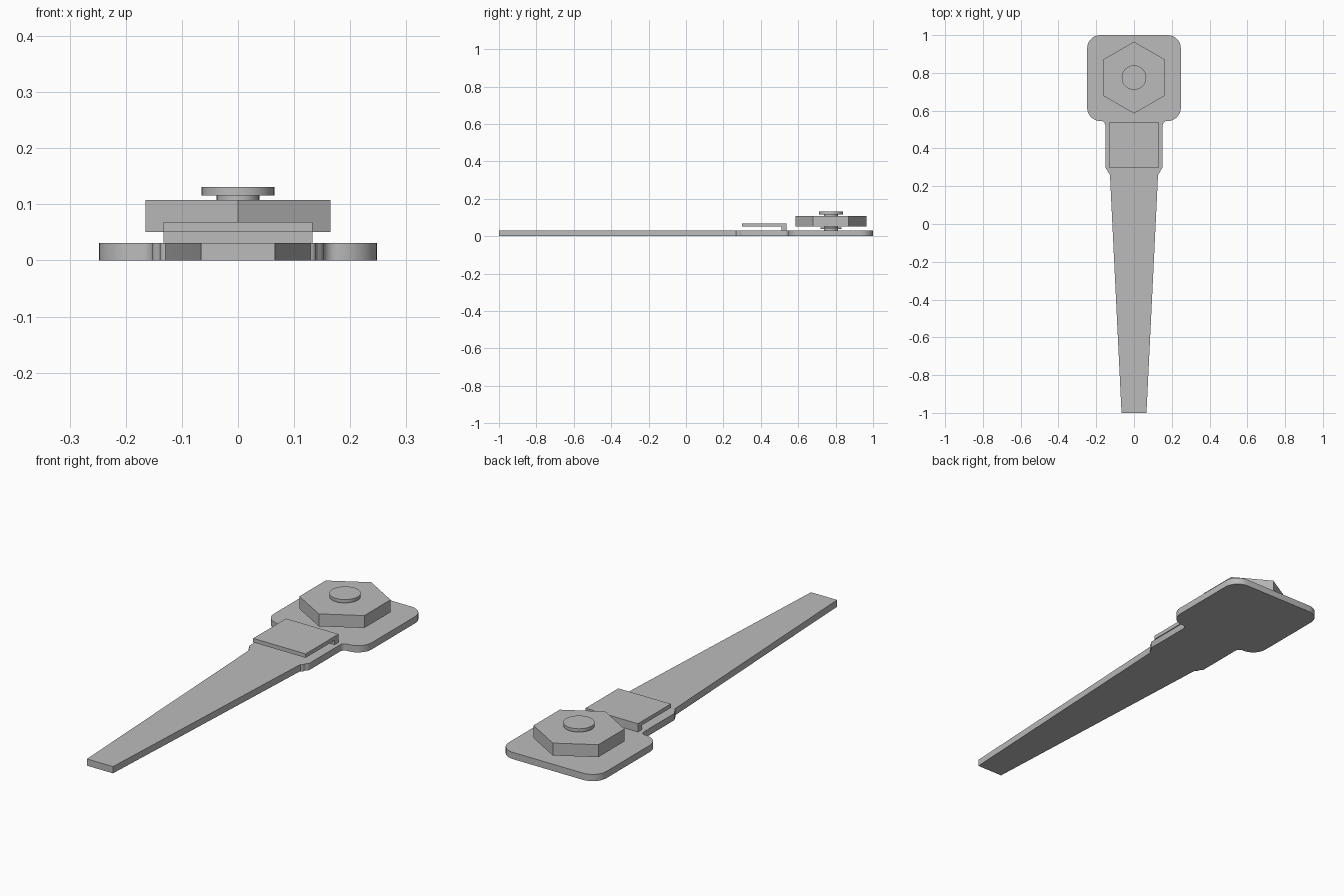
import bpy, bmesh
from math import cos, sin, pi, radians

if "Cube" in bpy.data.objects:
    bpy.data.objects.remove(bpy.data.objects["Cube"])

grey = bpy.data.materials.new("plain grey")
grey.use_nodes = True
grey.diffuse_color = (0.5, 0.5, 0.5, 1)
grey.node_tree.nodes["Principled BSDF"].inputs["Base Color"].default_value = (0.5, 0.5, 0.5, 1)


def prism(name, outline, z0, z1, smooth=True):
    """Extrude a counter-clockwise outline from z0 up to z1."""
    bm = bmesh.new()
    base = bm.faces.new([bm.verts.new((x, y, z0)) for x, y in outline])
    top = bmesh.ops.extrude_face_region(bm, geom=[base])["geom"]
    bmesh.ops.translate(bm, vec=(0, 0, z1 - z0),
                        verts=[v for v in top if isinstance(v, bmesh.types.BMVert)])
    bmesh.ops.recalc_face_normals(bm, faces=bm.faces)
    mesh = bpy.data.meshes.new(name)
    bm.to_mesh(mesh)
    bm.free()
    mesh.materials.append(grey)
    obj = bpy.data.objects.new(name, mesh)
    bpy.context.collection.objects.link(obj)
    if smooth:
        bpy.ops.object.select_all(action="DESELECT")
        obj.select_set(True)
        bpy.context.view_layer.objects.active = obj
        bpy.ops.object.shade_smooth_by_angle(angle=radians(30))
    return obj


def arc(cx, cy, r, start, end, steps=8):
    angles = [radians(start + (end - start) * i / steps) for i in range(steps + 1)]
    return [(cx + r * cos(a), cy + r * sin(a)) for a in angles]


def ring(r, sides):
    return [(r * cos(2 * pi * i / sides + pi / 2), HUB_Y + r * sin(2 * pi * i / sides + pi / 2))
            for i in range(sides)]


def rect(half_x, y0, y1):
    return [(-half_x, y0), (half_x, y0), (half_x, y1), (-half_x, y1)]


HUB_Y = 0.775
PLATE_TOP = 0.031

# Tapered blade, shoulder and rounded head as one flat plate
side = [(0.066, -1.0), (0.127, 0.255)]
side += arc(0.127, 0.28, 0.0125, -80, 0, 4)
side += arc(0.152, 0.28, 0.0125, 180, 90, 4)[1:-1] + [(0.152, 0.30)]
side += arc(0.174, 0.523, 0.022, 180, 90, 5)
side += arc(0.178, 0.615, 0.07, -90, 0)
side += arc(0.178, 0.93, 0.07, 0, 90)
prism("blade_plate", side + [(-x, y) for x, y in reversed(side)], 0, PLATE_TOP)

# Raised clip: an overhanging tongue on a narrow foot
prism("clip_foot", rect(0.133, 0.51, 0.538), PLATE_TOP, 0.052, False)
prism("clip_tongue", rect(0.133, 0.30, 0.538), 0.051, 0.069, False)

# Hexagonal knob on a pin, with a washer below and a cap above
prism("hex_knob", ring(0.19, 6), 0.051, 0.108, False)
prism("pin", ring(0.038, 32), PLATE_TOP, 0.117)
prism("washer", ring(0.056, 32), PLATE_TOP + 0.007, 0.047)
prism("pin_cap", ring(0.065, 32), 0.116, 0.131)
